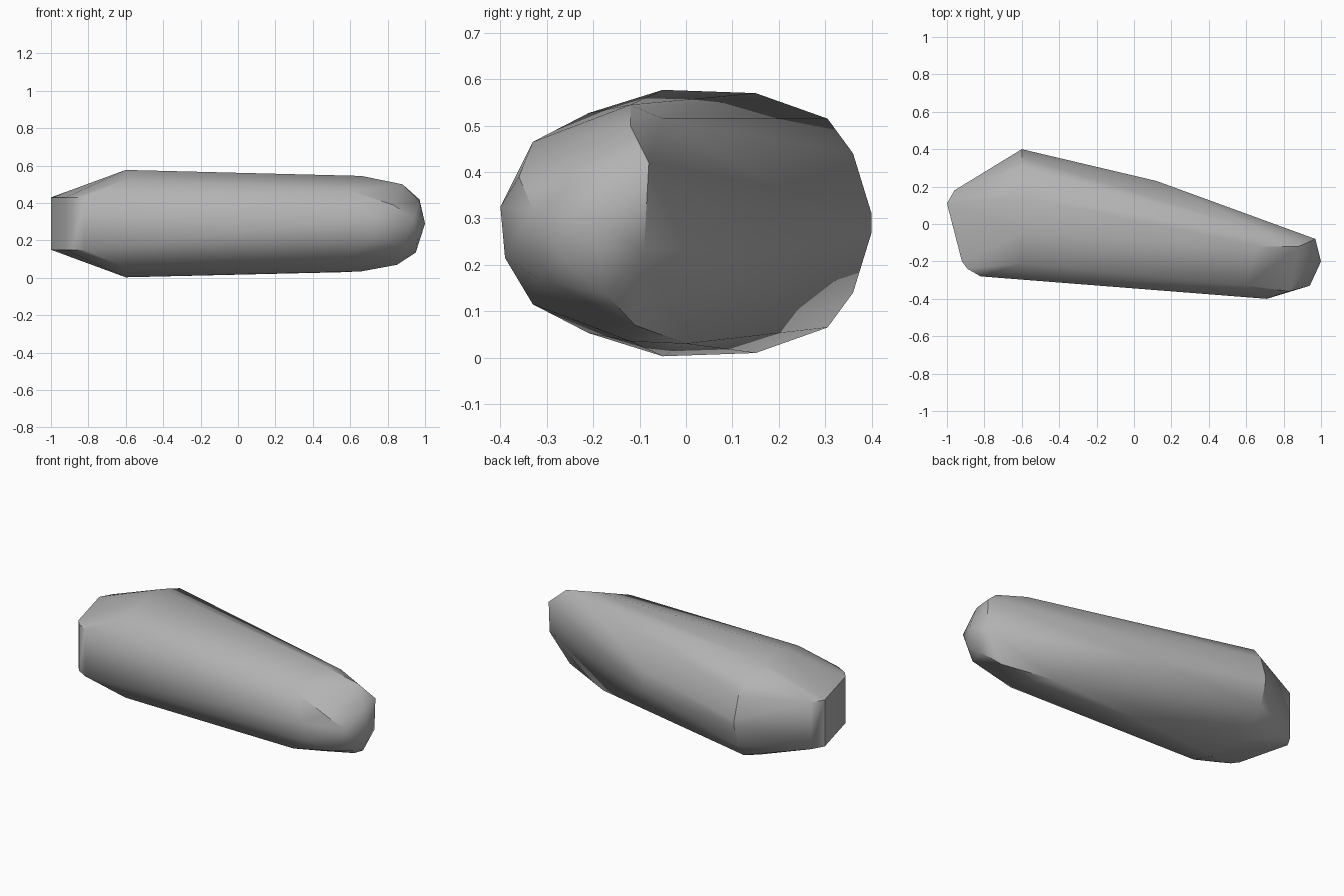
import bpy
import bmesh
import math

default_cube = bpy.data.objects.get("Cube")
if default_cube:
    bpy.data.objects.remove(default_cube, do_unlink=True)

MIDDLE = 0.29  # height of the horizontal symmetry plane


def mirrored(points):
    """Repeat each point above and below the middle height."""
    result = []
    for x, y, offset in points:
        for side in (-1, 1):
            result.append((x, y, MIDDLE + side * offset))
    return result


def make_material(name, colour):
    material = bpy.data.materials.new(name)
    material.use_nodes = True
    material.diffuse_color = colour
    shader = material.node_tree.nodes["Principled BSDF"]
    shader.inputs["Base Color"].default_value = colour
    return material


def hull_object(name, points, material):
    """Wrap the corner points in a faceted convex stone."""
    bm = bmesh.new()
    for point in points:
        bm.verts.new(point)
    hull = bmesh.ops.convex_hull(bm, input=bm.verts[:])
    loose = [v for v in bm.verts if not v.link_faces]
    bmesh.ops.delete(bm, geom=loose, context="VERTS")
    bmesh.ops.recalc_face_normals(bm, faces=bm.faces[:])
    mesh = bpy.data.meshes.new(name)
    bm.to_mesh(mesh)
    bm.free()
    mesh.materials.append(material)
    stone = bpy.data.objects.new(name, mesh)
    bpy.context.collection.objects.link(stone)
    return stone


# Blunt end with upright edges
blunt_plan = [(-1, 0.11), (-0.96, 0.18), (-0.92, -0.2), (-0.89, -0.24), (-0.82, -0.28)]
blunt_end = mirrored([(x, y, 0.14) for x, y in blunt_plan])

# Widest cross-section
wide_profile = [(0.4, 0.02), (0.36, 0.15), (0.305, 0.225), (0.15, 0.28),
                (-0.05, 0.287), (-0.21, 0.237)]
wide_section = mirrored([(-0.6, y, offset) for y, offset in wide_profile])

# Swelling along the back
back_swell = mirrored([(0.12, 0.23, 0.06)])

# Shoulder of the narrow end
shoulder = mirrored([(0.6, -0.33, 0.175), (0.66, -0.12, 0.255)])
shoulder += [(0.71, -0.4, 0.325), (0.73, -0.39, 0.215),
             (0.72, -0.05, 0.515), (0.55, 0, 0.03)]

# Chipped narrow tip
tip = [(0.83, -0.36, 0.39), (0.94, -0.33, 0.32), (0.96, -0.27, 0.215),
       (0.88, -0.32, 0.17), (0.88, -0.12, 0.5), (0.97, -0.18, 0.41),
       (1, -0.2, 0.29), (0.97, -0.08, 0.42), (0.97, -0.09, 0.235),
       (0.95, -0.17, 0.135), (0.85, -0.11, 0.07)]

grey = make_material("stone grey", (0.45, 0.45, 0.45, 1))
stone = hull_object("long_stone", blunt_end + wide_section + back_swell + shoulder + tip, grey)

# Soft shading with crisp chipped edges
bpy.ops.object.select_all(action="DESELECT")
stone.select_set(True)
bpy.context.view_layer.objects.active = stone
bpy.ops.object.shade_smooth_by_angle(angle=math.radians(35))
